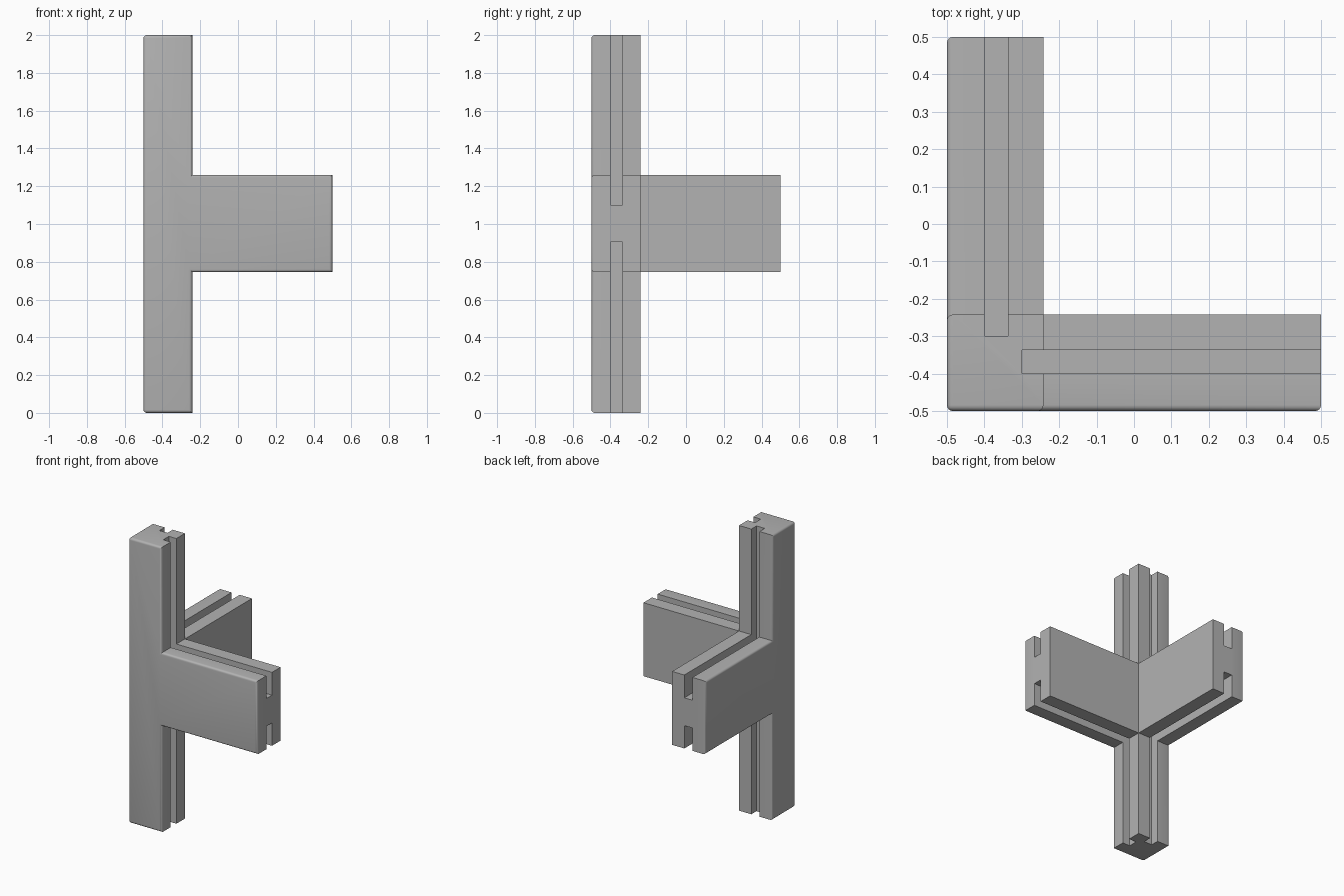
import bpy, bmesh, math

if "Cube" in bpy.data.objects:
    bpy.data.objects.remove(bpy.data.objects["Cube"])

LO, IN, HI = -0.5, -0.242, 0.5       # outer face, inner face, arm end
Z0, Z1, TOP = 0.745, 1.26, 2.0       # arm underside, arm top, post top
G0, G1, GD = -0.4, -0.337, -0.3      # groove sides and groove bottom
S0, S1 = 0.905, 1.1                  # slot ends inside the arms
ROUND = 0.016

grey = bpy.data.materials.new("grey")
grey.diffuse_color = (0.45, 0.45, 0.45, 1)
grey.use_nodes = True
grey.node_tree.nodes["Principled BSDF"].inputs["Base Color"].default_value = grey.diffuse_color


def add_object(name, bm):
    bmesh.ops.recalc_face_normals(bm, faces=bm.faces)
    mesh = bpy.data.meshes.new(name)
    bm.to_mesh(mesh)
    bm.free()
    mesh.materials.append(grey)
    obj = bpy.data.objects.new(name, mesh)
    bpy.context.collection.objects.link(obj)
    return obj


def slab(name, outline, near, far, swap):
    """Extrude an upright outline from near to far; swap exchanges x and y."""
    bm = bmesh.new()
    place = (lambda a, z: (near, a, z)) if swap else (lambda a, z: (a, near, z))
    face = bm.faces.new([bm.verts.new(place(a, z)) for a, z in outline])
    out = bmesh.ops.extrude_face_region(bm, geom=[face])
    step = (far - near, 0, 0) if swap else (0, far - near, 0)
    bmesh.ops.translate(bm, vec=step,
                        verts=[v for v in out["geom"] if isinstance(v, bmesh.types.BMVert)])
    return add_object(name, bm)


def combine(target, other, operation):
    mod = target.modifiers.new("combine", 'BOOLEAN')
    mod.operation, mod.solver, mod.object = operation, 'EXACT', other
    bpy.context.view_layer.objects.active = target
    bpy.ops.object.modifier_apply(modifier=mod.name)
    bpy.data.objects.remove(other)


# Post with one arm to the right, joined with its twin running to the back
tee = [(LO, 0), (IN, 0), (IN, Z0), (HI, Z0), (HI, Z1), (IN, Z1), (IN, TOP), (LO, TOP)]
frame = slab("corner_post_with_arms", tee, LO, IN, False)
combine(frame, slab("back_arm", tee, LO, IN, True), 'UNION')

# Round every edge that borders the two outer faces
bm = bmesh.new()
bm.from_mesh(frame.data)
bmesh.ops.remove_doubles(bm, verts=bm.verts, dist=1e-5)
bmesh.ops.dissolve_limit(bm, angle_limit=0.01, verts=bm.verts, edges=bm.edges)
outer = [e for e in bm.edges if e.calc_face_angle(0) > 0.5
         and any(all(abs(v.co[i] - LO) < 1e-4 for v in e.verts) for i in (0, 1))]
bmesh.ops.bevel(bm, geom=outer, offset=ROUND, offset_type='OFFSET', segments=4,
                profile=0.5, affect='EDGES', clamp_overlap=True)
bmesh.ops.recalc_face_normals(bm, faces=bm.faces)
bm.to_mesh(frame.data)
bm.free()

# Panel grooves above and below each arm, running on into the post
for swap in (False, True):
    for low, high in ((-0.1, S0), (S1, TOP + 0.1)):
        hole = [(GD, low), (HI + 0.1, low), (HI + 0.1, high), (GD, high)]
        combine(frame, slab("groove_cutter", hole, G0, G1, swap), 'DIFFERENCE')

# Soft rounds, crisp corners
bpy.ops.object.select_all(action='DESELECT')
frame.select_set(True)
bpy.context.view_layer.objects.active = frame
bpy.ops.object.shade_smooth_by_angle(angle=math.radians(30))
